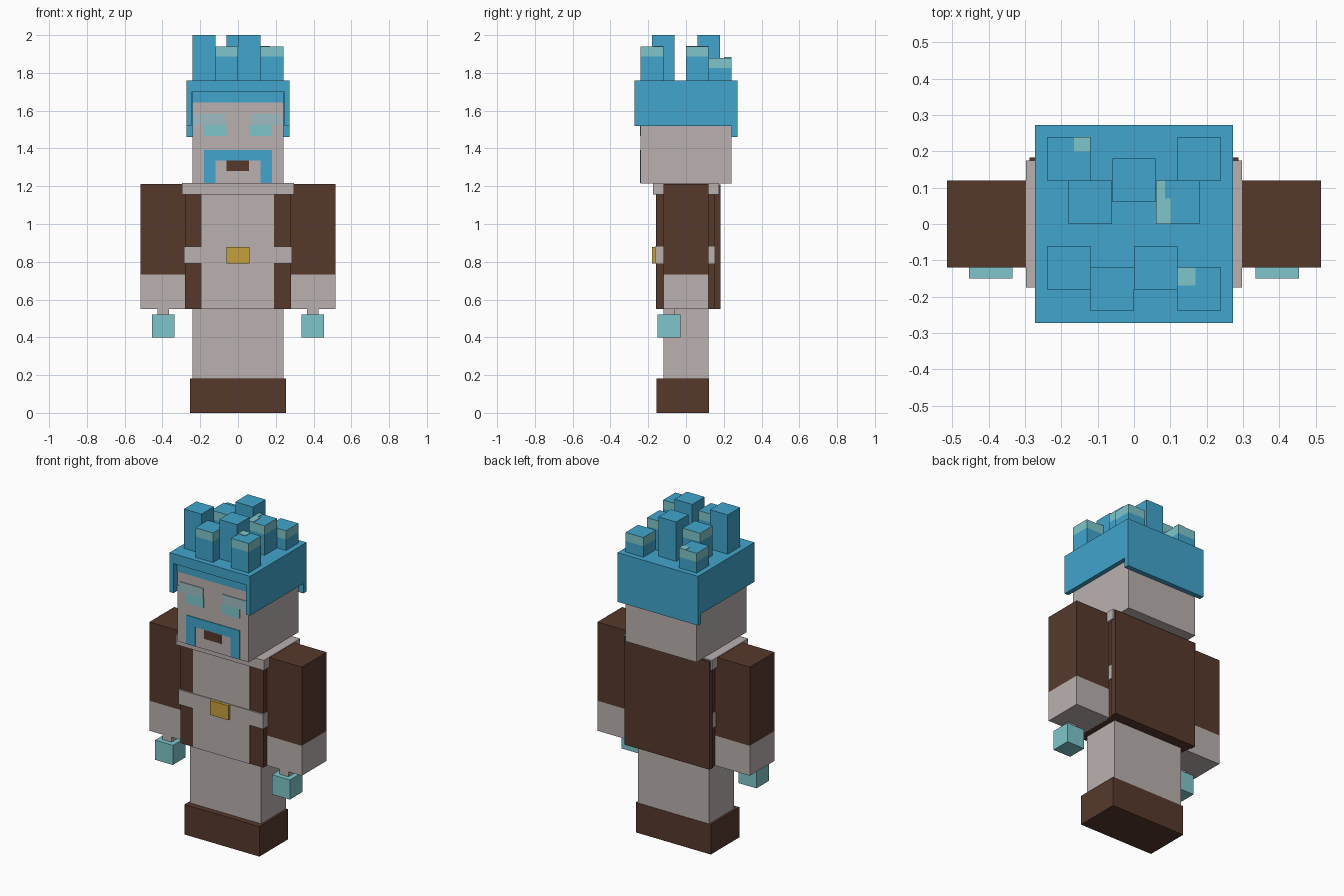
import bpy
import bmesh
from mathutils import Matrix, Vector

cube = bpy.data.objects.get("Cube")
if cube:
    bpy.data.objects.remove(cube, do_unlink=True)


def material(name, rgb):
    """Flat material from 0-255 screen values, stored as linear."""
    lin = [((c / 255 + 0.055) / 1.055) ** 2.4 for c in rgb] + [1.0]
    m = bpy.data.materials.new(name)
    m.use_nodes = True
    m.diffuse_color = lin
    bsdf = next(n for n in m.node_tree.nodes if n.type == 'BSDF_PRINCIPLED')
    bsdf.inputs["Base Color"].default_value = lin
    return m


BLUE = material("hair blue", (65, 165, 205))
STONE = material("warm grey", (186, 177, 175))
BROWN = material("leather brown", (86, 57, 43))
TEAL = material("pale teal", (126, 198, 204))
BROW = material("brow grey blue", (160, 190, 196))
GOLD = material("buckle gold", (198, 160, 60))


def boxes(name, mats, *spans, rule=None):
    """Mesh of boxes given as (x0, x1, y0, y1, z0, z1); rule picks a material per face."""
    bm = bmesh.new()
    for x0, x1, y0, y1, z0, z1 in spans:
        centre = Vector((x0 + x1, y0 + y1, z0 + z1)) / 2
        size = Matrix.Diagonal((x1 - x0, y1 - y0, z1 - z0, 1))
        bmesh.ops.create_cube(bm, size=1, matrix=Matrix.Translation(centre) @ size)
    bm.normal_update()
    if rule:
        for f in bm.faces:
            f.material_index = rule(f)
    me = bpy.data.meshes.new(name)
    bm.to_mesh(me)
    bm.free()
    ob = bpy.data.objects.new(name, me)
    for m in mats:
        me.materials.append(m)
    bpy.context.collection.objects.link(ob)
    return ob


def flip(span, s):
    """Mirror a box across x = 0 when s is -1."""
    x = sorted((span[0] * s, span[1] * s))
    return (*x, *span[2:])


# Boots, legs and jacket
boxes("boots", [BROWN], (-0.253, 0.253, -0.155, 0.122, 0, 0.183))
boxes("legs", [STONE], (-0.24, 0.24, -0.12, 0.12, 0.183, 0.55))
boxes("jacket", [BROWN], (-0.28, 0.28, -0.155, 0.15, 0.55, 1.18))
boxes("shirt_front", [STONE], (-0.194, 0.19, -0.159, -0.155, 0.55, 1.18))
boxes("cape", [BROWN], (-0.288, 0.288, 0.15, 0.183, 0.55, 1.21))
boxes("collar", [STONE], (-0.297, 0.297, -0.175, 0.175, 1.155, 1.217))
boxes("belt", [STONE], (-0.285, 0.285, -0.165, 0.152, 0.79, 0.88))
boxes("buckle", [GOLD], (-0.062, 0.062, -0.181, -0.165, 0.791, 0.879))

# Arms with cuffs, wrists and hands
for s, side in ((1, "left"), (-1, "right")):
    boxes(side + "_sleeve", [BROWN], flip((0.275, 0.515, -0.12, 0.12, 0.733, 1.213), s))
    boxes(side + "_cuff", [STONE], flip((0.275, 0.515, -0.12, 0.12, 0.55, 0.733), s))
    boxes(side + "_wrist", [STONE], flip((0.365, 0.425, -0.12, -0.06, 0.51, 0.55), s))
    boxes(side + "_hand", [TEAL], flip((0.335, 0.455, -0.15, -0.03, 0.40, 0.52), s))

# Head and painted face plates
boxes("head", [STONE], (-0.24, 0.24, -0.24, 0.24, 1.215, 1.70))
F0, F1 = -0.244, -0.24
boxes("fringe", [BLUE], (-0.24, 0.24, F0, F1, 1.643, 1.70))
boxes("moustache", [BLUE], (-0.18, 0.18, F0, F1, 1.335, 1.393),
      (-0.18, -0.12, F0, F1, 1.217, 1.335), (0.12, 0.18, F0, F1, 1.217, 1.335))
boxes("mouth", [BROWN], (-0.06, 0.057, F0, F1, 1.28, 1.335))
for s, side in ((1, "left"), (-1, "right")):
    boxes(side + "_brow", [BROW], flip((0.065, 0.24, F0, F1, 1.525, 1.56), s),
          flip((0.065, 0.225, F0, F1, 1.56, 1.585), s))
    boxes(side + "_eye", [TEAL], flip((0.062, 0.18, F0, F1, 1.465, 1.525), s))

# Hair cap: top slab, side panels and longer back panel
boxes("hair_cap", [BLUE],
      (-0.272, 0.272, -0.272, 0.272, 1.70, 1.76),
      (-0.272, -0.245, -0.272, 0.242, 1.52, 1.70),
      (0.245, 0.272, -0.272, 0.242, 1.52, 1.70),
      (-0.272, 0.272, 0.242, 0.272, 1.46, 1.70))

# Hair tufts: (centre x, centre y, top, teal tip)
tufts = [(-0.18, 0.18, 1.88, True), (0.18, 0.18, 1.88, True),
         (0, 0.12, 2.0, False), (-0.12, 0.06, 1.94, True),
         (0.12, 0.06, 1.94, True), (-0.18, -0.12, 2.0, False),
         (-0.06, -0.18, 1.94, True), (0.06, -0.12, 2.0, False),
         (0.18, -0.18, 1.94, True)]
R = 0.0598
for i, (x, y, top, tip) in enumerate(tufts, 1):
    foot = (x - R, x + R, y - R, y + R)
    split = top - 0.053 if tip else top
    boxes(f"hair_tuft_{i}", [BLUE], (*foot, 1.76, split))
    if tip:
        # Sides are teal, the top stays blue
        boxes(f"hair_tip_{i}", [TEAL, BLUE], (*foot, split, top),
              rule=lambda f: 1 if f.normal.z > 0.5 else 0)

# Teal patches on three tuft tops
boxes("tip_patches", [TEAL],
      (-0.165, -0.12, 0.20, 0.24, 1.88, 1.883),
      (0.06, 0.085, 0.0, 0.12, 1.94, 1.943),
      (0.085, 0.102, 0.0, 0.07, 1.94, 1.943),
      (0.12, 0.17, -0.17, -0.12, 1.94, 1.943))
